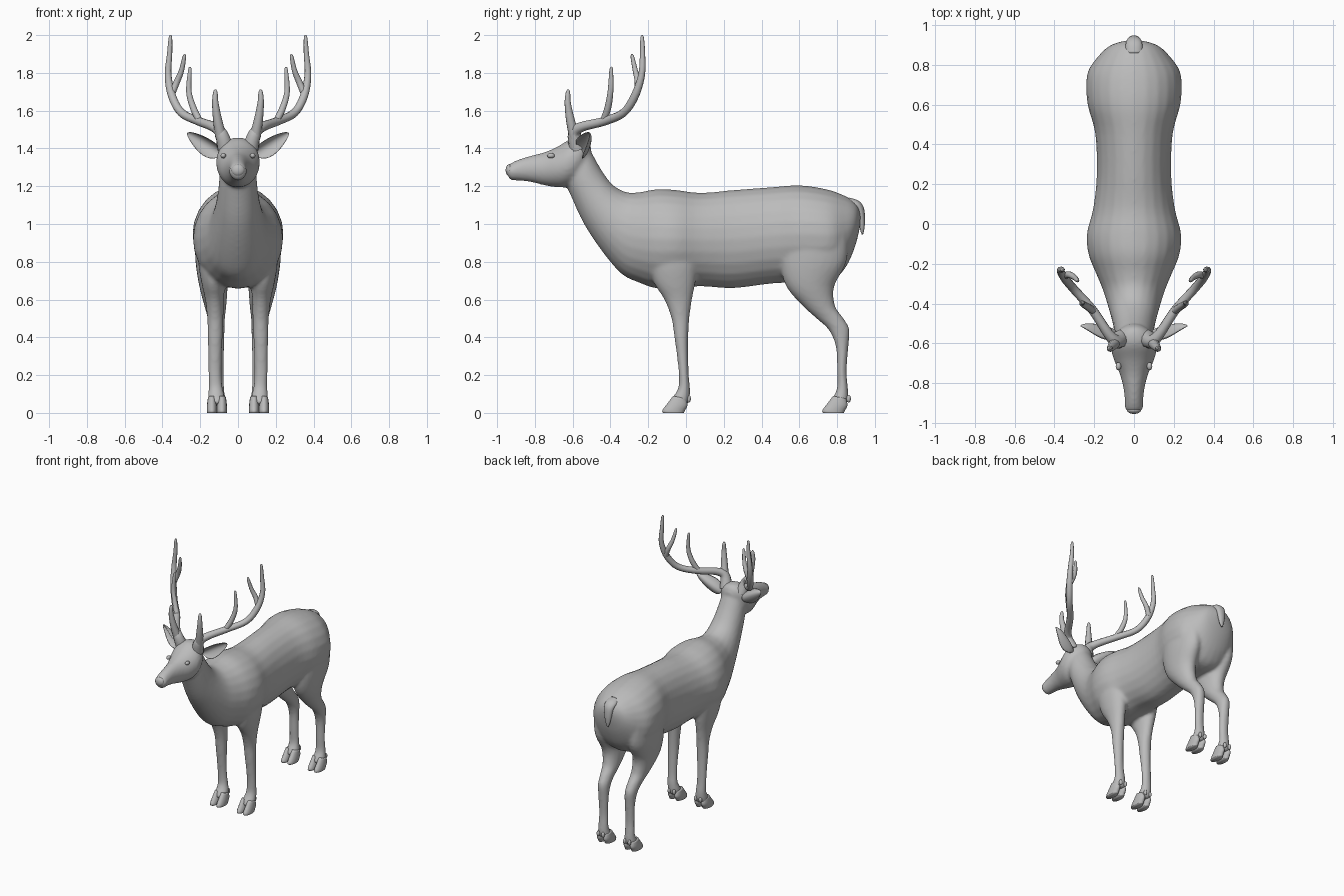
import bpy, bmesh, math
from mathutils import Vector, Matrix

cube = bpy.data.objects.get("Cube")
if cube:
    bpy.data.objects.remove(cube, do_unlink=True)

grey = bpy.data.materials.new("plain grey")
grey.use_nodes = True
tone = (0.5, 0.5, 0.5, 1)
grey.diffuse_color = tone
grey.node_tree.nodes["Principled BSDF"].inputs["Base Color"].default_value = tone


def finish(bm, name):
    """Turn a bmesh into a smooth-shaded object."""
    bmesh.ops.recalc_face_normals(bm, faces=bm.faces)
    mesh = bpy.data.meshes.new(name)
    bm.to_mesh(mesh)
    bm.free()
    mesh.materials.append(grey)
    obj = bpy.data.objects.new(name, mesh)
    bpy.context.collection.objects.link(obj)
    for face in mesh.polygons:
        face.use_smooth = True
    return obj


def spline(rows, steps):
    """Catmull-Rom interpolation through rows of numbers."""
    rows = [Vector(r) for r in rows]
    out = []
    for i in range(len(rows) - 1):
        a, b = rows[max(i - 1, 0)], rows[i]
        c, d = rows[i + 1], rows[min(i + 2, len(rows) - 1)]
        for k in range(steps):
            t = k / steps
            out.append(b + (c - a) * t / 2 + (a * 2 - b * 5 + c * 4 - d) * t * t / 2
                       + (b * 3 - a - c * 3 + d) * t ** 3 / 2)
    return out + [rows[-1]]


def loft(bm, sections, steps=4, sides=24):
    """Skin ellipses given as (y, z) of both ends, centre x and half width."""
    rings = []
    for y1, z1, y2, z2, x, w in spline(sections, steps):
        ring = []
        for k in range(sides):
            a = math.tau * k / sides
            s = (1 + math.cos(a)) / 2
            ring.append(bm.verts.new((x + w * math.sin(a),
                                      y2 + (y1 - y2) * s, z2 + (z1 - z2) * s)))
        rings.append(ring)
    for low, high in zip(rings, rings[1:]):
        for k in range(sides):
            n = (k + 1) % sides
            bm.faces.new((low[k], low[n], high[n], high[k]))
    bm.faces.new(rings[0])
    bm.faces.new(rings[-1])


def centred(rows):
    return [(a, b, c, d, 0, w) for a, b, c, d, w in rows]


def upright(rows, side):
    return [(f, z, b, z, x * side, w) for f, b, z, x, w in rows]


# Torso and neck: back point, belly point, half width
torso = [
    (.925, 1.06, .92, .98, .04), (.9, 1.11, .895, .88, .12),
    (.84, 1.15, .845, .77, .18), (.74, 1.185, .77, .7, .235),
    (.6, 1.205, .62, .69, .235), (.45, 1.195, .46, .685, .195),
    (.25, 1.18, .25, .66, .187), (.08, 1.165, .08, .67, .205),
    (-.05, 1.18, -.05, .66, .237), (-.15, 1.185, -.16, .66, .228),
    (-.25, 1.168, -.25, .69, .19), (-.32, 1.17, -.34, .735, .157),
    (-.39, 1.21, -.44, .85, .13), (-.45, 1.29, -.54, 1.0, .108),
    (-.5, 1.38, -.61, 1.15, .096), (-.53, 1.43, -.64, 1.22, .085)]

# Head: crown point, jaw point, half width
head = [
    (-.5, 1.4, -.54, 1.3, .05), (-.53, 1.45, -.59, 1.22, .1),
    (-.6, 1.455, -.64, 1.195, .116), (-.68, 1.41, -.69, 1.195, .1),
    (-.75, 1.38, -.75, 1.205, .073), (-.82, 1.362, -.82, 1.222, .054),
    (-.89, 1.34, -.885, 1.23, .046), (-.93, 1.32, -.925, 1.232, .045),
    (-.95, 1.3, -.945, 1.255, .028)]

# Legs: front edge, back edge, height, centre x, half width
fore_leg = [
    (-.17, .05, .95, .155, .05), (-.19, .06, .8, .14, .07),
    (-.17, .05, .69, .13, .064), (-.115, .032, .6, .125, .049),
    (-.077, .018, .5, .12, .043), (-.062, .012, .4, .121, .04),
    (-.048, .012, .3, .122, .036), (-.038, .015, .2, .122, .035),
    (-.042, .022, .13, .118, .038), (-.075, .02, .075, .114, .046),
    (-.085, .01, .045, .112, .046)]
hind_leg = [
    (.52, .86, .95, .14, .09), (.5, .85, .8, .14, .085),
    (.53, .785, .67, .13, .075), (.62, .79, .565, .12, .058),
    (.69, .835, .5, .115, .046), (.755, .866, .44, .112, .041),
    (.793, .86, .35, .11, .037), (.8, .851, .22, .11, .034),
    (.799, .858, .13, .11, .037), (.773, .86, .075, .11, .045),
    (.76, .855, .045, .11, .046)]

bm = bmesh.new()
loft(bm, centred(torso))
loft(bm, centred(head))
for side in (-1, 1):
    loft(bm, upright(fore_leg, side))
    loft(bm, upright(hind_leg, side))
body = finish(bm, "body")

# Fuse the overlapping forms into one skin
fuse = body.modifiers.new("fuse", 'REMESH')
fuse.mode = 'VOXEL'
fuse.voxel_size = 0.011
fuse.use_smooth_shade = True
relax = body.modifiers.new("relax", 'SMOOTH')
relax.factor = 0.5
relax.iterations = 6

# Tail hanging from the rump
bm = bmesh.new()
loft(bm, centred([
    (.86, 1.14, .86, 1.08, .045), (.91, 1.125, .895, 1.08, .042),
    (.94, 1.09, .905, 1.06, .036), (.948, 1.03, .912, 1.02, .028),
    (.945, .98, .922, .97, .018), (.938, .945, .93, .945, .006)]))
finish(bm, "tail")


def ball(name, centre, size):
    bm = bmesh.new()
    bmesh.ops.create_uvsphere(bm, u_segments=16, v_segments=10, radius=1)
    bmesh.ops.transform(bm, verts=bm.verts,
                        matrix=Matrix.Translation(centre) @ Matrix.Diagonal((*size, 1)))
    return finish(bm, name)


def ear(name, side):
    """A leaf-shaped cup, scooped on its front."""
    along = Vector((.17, .03, .105)).normalized()
    face = Vector((.3, -.85, -.2))
    face = (face - along * face.dot(along)).normalized()
    across = face.cross(along)
    bm = bmesh.new()
    bmesh.ops.create_uvsphere(bm, u_segments=20, v_segments=14, radius=1)
    for v in bm.verts:
        a, b, c = v.co.z, v.co.x, v.co.y
        b *= 1 - .35 * a
        c = c * .014 + .03 * b * b
        if v.co.y > 0:
            c -= .04 * v.co.y
        p = Vector((.178, -.53, 1.425)) + along * a * .108 + across * b * .046 + face * c
        v.co = (p.x * side, p.y, p.z)
    return finish(bm, name)


def branch(name, points, side):
    """Tapered round tube through (x, y, z, radius) points."""
    curve = bpy.data.curves.new(name, 'CURVE')
    curve.dimensions = '3D'
    curve.bevel_depth = 1
    curve.bevel_resolution = 3
    curve.use_fill_caps = True
    path = spline(points, 5)
    line = curve.splines.new('POLY')
    line.points.add(len(path) - 1)
    for point, (x, y, z, r) in zip(line.points, path):
        point.co = (x * side, y, z, 1)
        point.radius = r
    obj = bpy.data.objects.new(name, curve)
    bpy.context.collection.objects.link(obj)
    curve.materials.append(grey)
    bpy.ops.object.select_all(action='DESELECT')
    obj.select_set(True)
    bpy.context.view_layer.objects.active = obj
    bpy.ops.object.convert(target='MESH')
    bpy.ops.object.shade_smooth_by_angle(angle=math.radians(60))


antler = {
    "beam": [(.065, -.575, 1.4, .045), (.09, -.59, 1.48, .034), (.13, -.55, 1.515, .026),
             (.21, -.43, 1.545, .023), (.3, -.33, 1.59, .022), (.35, -.27, 1.68, .022),
             (.37, -.235, 1.79, .018), (.362, -.23, 1.9, .014), (.358, -.232, 1.98, .01),
             (.357, -.232, 2.0, .004)],
    "brow_tine": [(.09, -.59, 1.46, .03), (.108, -.612, 1.55, .024), (.12, -.626, 1.64, .017),
                  (.12, -.625, 1.695, .012), (.119, -.624, 1.712, .004)],
    "middle_tine": [(.2, -.44, 1.54, .018), (.235, -.415, 1.61, .018), (.26, -.4, 1.7, .015),
                    (.255, -.396, 1.81, .01), (.253, -.396, 1.832, .004)],
    "upper_tine": [(.35, -.26, 1.69, .018), (.325, -.255, 1.75, .017), (.3, -.268, 1.81, .014),
                   (.285, -.283, 1.88, .01), (.282, -.286, 1.9, .004)]}

# Paired parts: antlers, ears, eyes, hooves
hoof = [(-.068, .09, .0, .075, .021), (-.1, .048, .008, .04, .026),
        (-.125, .014, -.005, .014, .027), (-.122, 0, -.012, 0, .026)]
for side, label in ((1, "left"), (-1, "right")):
    for part, points in antler.items():
        branch(f"{label}_antler_{part}", points, side)
    ear(f"{label}_ear", side)
    ball(f"{label}_eye", (.078 * side, -.715, 1.362), (.014, .02, .014))
    for pair, shift in (("front", 0), ("hind", .847)):
        bm = bmesh.new()
        for toe in (.085, .138):
            loft(bm, [(a + shift, b, c + shift, d, toe * side, w)
                      for a, b, c, d, w in hoof], 3, 16)
        finish(bm, f"{label}_{pair}_hoof")
        for inner in (.09, .13):
            ball(f"{label}_{pair}_dewclaw", (inner * side, shift + .014, .075), (.012, .012, .02))

# Nose pad
ball("nose", (0, -.935, 1.285), (.036, .02, .032))
